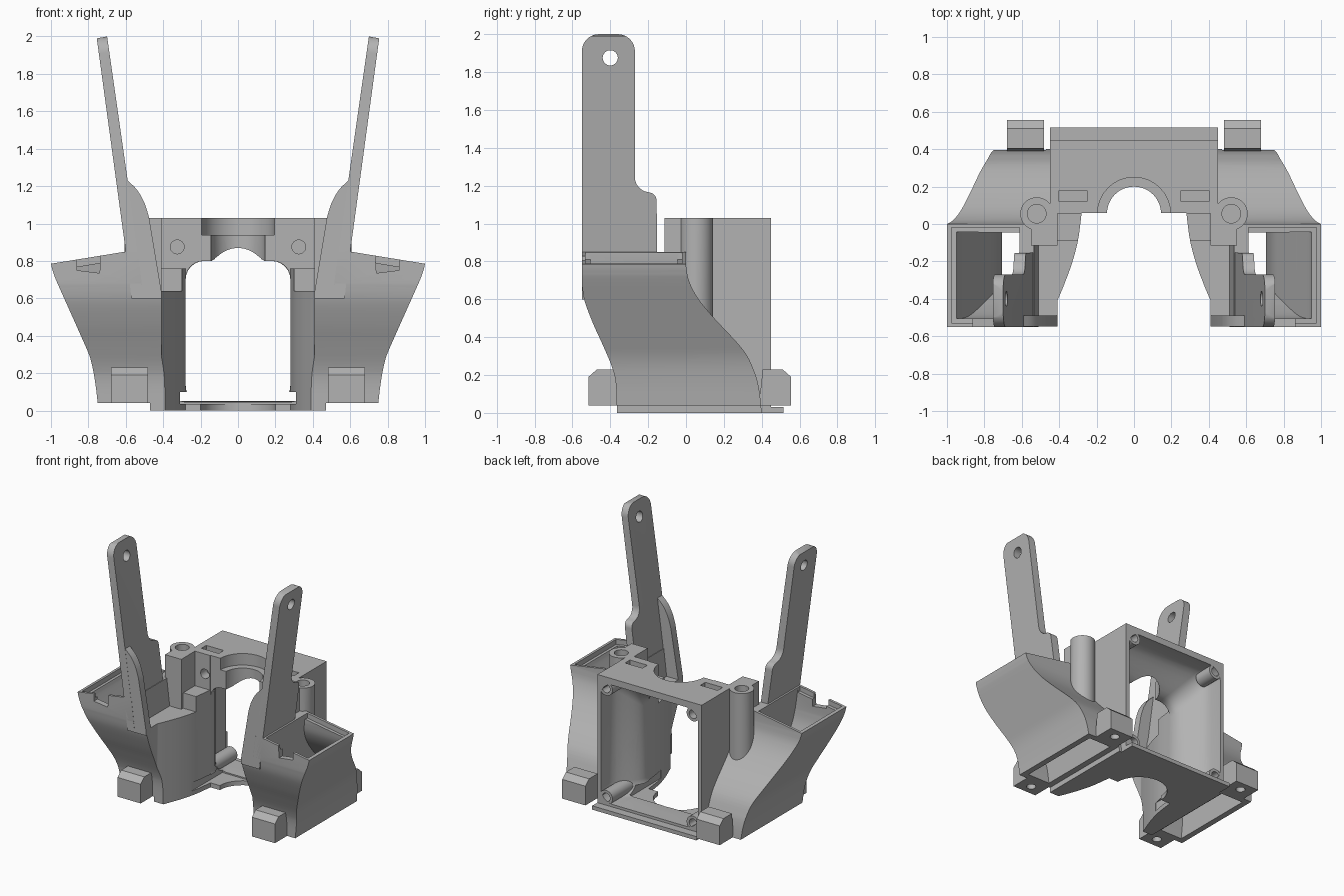
import bpy, bmesh, math
from mathutils import Vector

cube = bpy.data.objects.get("Cube")
if cube:
    bpy.data.objects.remove(cube)

grey = bpy.data.materials.new("plain grey")
grey.use_nodes = True
grey.diffuse_color = (0.45, 0.45, 0.45, 1)
grey.node_tree.nodes["Principled BSDF"].inputs["Base Color"].default_value = grey.diffuse_color
cutters = []


def spline(pts, steps=5):
    """Catmull-Rom curve through the points."""
    p = [Vector(q) for q in [pts[0], *pts, pts[-1]]]
    out = []
    for a, b, c, d in zip(p, p[1:], p[2:], p[3:]):
        for i in range(steps):
            t = i / steps
            out.append(0.5 * (2 * b + (c - a) * t + (2 * a - 5 * b + 4 * c - d) * t ** 2
                              + (3 * b - a - 3 * c + d) * t ** 3))
    return [tuple(v) for v in out + [p[-1]]]


def arc(cx, cy, r, start, end, n=10):
    angles = [math.radians(start + (end - start) * i / n) for i in range(n + 1)]
    return [(cx + r * math.cos(a), cy + r * math.sin(a)) for a in angles]


def loft(name, rings, cutter=False):
    """Closed solid through rings of equal point count."""
    bm = bmesh.new()
    vs = [[bm.verts.new(p) for p in ring] for ring in rings]
    n = len(vs[0])
    bm.faces.new(vs[0])
    bm.faces.new(vs[-1])
    for a, b in zip(vs, vs[1:]):
        for i in range(n):
            bm.faces.new((a[i], a[(i + 1) % n], b[(i + 1) % n], b[i]))
    bmesh.ops.recalc_face_normals(bm, faces=bm.faces)
    me = bpy.data.meshes.new(name)
    bm.to_mesh(me)
    bm.free()
    me.materials.append(grey)
    ob = bpy.data.objects.new(name, me)
    bpy.context.collection.objects.link(ob)
    if cutter:
        ob.hide_render = True
        cutters.append(ob)
    return ob


def prism(name, pts, axis, lo, hi, cutter=False):
    place = {"x": lambda p, h: (h, p[0], p[1]),
             "y": lambda p, h: (p[0], h, p[1]),
             "z": lambda p, h: (p[0], p[1], h)}[axis]
    return loft(name, [[place(p, h) for p in pts] for h in (lo, hi)], cutter)


def box(name, x, y, z, cutter=True):
    return prism(name, [(x[0], y[0]), (x[1], y[0]), (x[1], y[1]), (x[0], y[1])],
                 "z", z[0], z[1], cutter)


def rod(name, c, r, axis, lo, hi, cutter=True):
    return prism(name, arc(c[0], c[1], r, 0, 360, 32)[:-1], axis, lo, hi, cutter)


def combine(ob, op, *others):
    bpy.context.view_layer.objects.active = ob
    for o in others:
        m = ob.modifiers.new("cut", "BOOLEAN")
        m.operation, m.solver, m.object = op, "EXACT", o
        bpy.ops.object.modifier_apply(modifier=m.name)


def finish(ob):
    """Mirror to the other side and keep edges sharp."""
    bpy.context.view_layer.objects.active = ob
    m = ob.modifiers.new("mirror", "MIRROR")
    m.use_bisect_axis[0] = True
    m.use_clip = True
    bpy.ops.object.modifier_apply(modifier=m.name)
    bpy.ops.object.select_all(action="DESELECT")
    ob.select_set(True)
    bpy.ops.object.shade_smooth_by_angle(angle=math.radians(30))


# Flared passage in front of the housing
side = spline([(0.28, 0.06), (0.3, -0.09), (0.335, -0.22), (0.38, -0.34), (0.41, -0.41)])
side += [(0.41, -0.7)]
flare = prism("flare_cutter", side + [(-x, y) for x, y in reversed(side)], "z", -0.1, 2.2, True)


# Passage through the housing, widening towards the back
def section(y, w, z0, z1, r):
    pts = []
    for cx, cz, a in ((w - r, z1 - r, 0), (r - w, z1 - r, 90),
                      (r - w, z0 + r, 180), (w - r, z0 + r, 270)):
        pts += arc(cx, cz, r, a, a + 90, 6)
    return [(x, y, z) for x, z in pts]


rings = [section(0.03, 0.28, 0.035, 0.8, 0.09)]
for i in range(9):
    t = i / 8
    s = t * t * (3 - 2 * t)
    rings.append(section(0.09 + 0.26 * t, 0.28 + 0.14 * s, 0.035 + 0.015 * s, 0.8 + 0.18 * s, 0.1))
rings.append(section(0.5, 0.42, 0.05, 0.98, 0.1))
passage = loft("passage_cutter", rings, True)
slot = box("low_slot_cutter", (-0.31, 0.31), (-0.13, 0.25), (0.035, 0.1))

# Housing with floor plate and shoulder blocks
housing = box("housing", (-0.1, 0.45), (0.055, 0.45), (0, 1.03), False)
combine(housing, "UNION",
        box("floor_plate", (-0.1, 0.45), (-0.365, 0.515), (0, 0.03)),
        box("shoulder", (0.41, 0.55), (-0.114, 0.07), (0.5, 1.03)),
        box("shoulder_step", (0.27, 0.43), (-0.09, 0.08), (0.5, 0.76)))
combine(housing, "DIFFERENCE", flare, passage, slot,
        rod("notch_cutter", (0, 0.055), 0.145, "z", 0.5, 1.2),
        rod("counterbore_cutter", (0, 0.055), 0.195, "z", 0.94, 1.2),
        rod("floor_notch_cutter", (0, 0.055), 0.2, "z", -0.1, 0.05),
        box("top_slot_cutter", (0.25, 0.4), (0.12, 0.18), (0.92, 1.2)),
        rod("front_hole_cutter", (0.325, 0.875), 0.037, "y", 0, 0.13),
        rod("post_clearance", (0.52, 0.055), 0.05, "z", 0.8, 1.2))
finish(housing)

# Screw bosses in the back corners of the housing
for label, z, front in (("lower", 0.09, 0.15), ("upper", 0.94, 0.3)):
    boss = rod(label + "_back_boss", (0.375, z), 0.055, "y", front, 0.449, False)
    combine(boss, "DIFFERENCE", rod("boss_hole", (0.375, z), 0.033, "y", 0.33, 0.6))
    finish(boss)

# Side ducts: side profile crossed with front profile, then hollowed
front_edge = spline([(-0.55, 0.68), (-0.535, 0.59), (-0.49, 0.47), (-0.44, 0.36),
                     (-0.39, 0.24), (-0.37, 0.15), (-0.365, 0)])
back_edge = spline([(0.4, 0), (0.385, 0.13), (0.36, 0.22), (0.3, 0.335), (0.14, 0.51),
                    (0.06, 0.61), (0.015, 0.7), (0, 0.78)])
outer_edge = spline([(0.75, 0.04), (0.765, 0.16), (0.79, 0.28), (0.84, 0.4),
                     (0.965, 0.68), (0.99, 0.745), (1, 0.785)])


def duct_side(inset, bottom, top):
    f = [(y + inset, z) for y, z in front_edge]
    b = [(y - inset, z) for y, z in back_edge]
    return ([(f[0][0], top)] + f + [(f[-1][0], bottom), (b[0][0], bottom)]
            + b + [(b[-1][0], top)])


duct = prism("side_duct", [(0.27, 0), (0.47, 0), (0.47, 0.04)] + outer_edge
             + [(0.6, 0.85), (0.535, 0.85), (0.51, 0.64), (0.27, 0.64)], "y", -0.7, 0.7)
combine(duct, "INTERSECT", prism("duct_side_shape", duct_side(0, -0.001, 1), "x", 0.1, 1.2, True))
inner = [(x - 0.045, z) for x, z in outer_edge]
hollow = prism("hollow_cutter", [(0.5, -0.1), (inner[0][0], -0.1)] + inner
               + [(0.955, 0.87), (0.617, 0.87), (0.585, 0.64)], "y", -0.7, 0.7, True)
combine(hollow, "INTERSECT",
        prism("hollow_side_shape", duct_side(0.045, -0.2, 1), "x", 0.1, 1.2, True))
combine(duct, "DIFFERENCE", hollow, flare, passage, slot,
        prism("rim_cutter", [(0.612, 0.81), (0.975, 0.75), (0.975, 0.9), (0.612, 0.9)],
              "y", -0.53, -0.02, True),
        prism("rim_notch_cutter", [(0.74, 0.735), (0.86, 0.75), (0.86, 0.9), (0.73, 0.9)],
              "y", -0.6, -0.48, True))
finish(duct)

# Leaning arms with rounded tip and pivot hole
arm = prism("arm", [(0.51, 0.63), (0.57, 0.63), (0.6, 0.85), (0.755, 1.99), (0.7, 2.0),
                    (0.59, 1.23)], "y", -0.7, 0.2)
outline = ([(-0.15, 0.5)] + arc(-0.2, 1.12, 0.045, 0, 80, 6)
           + arc(-0.19, 1.245, 0.08, 260, 180, 6)
           + arc(-0.36, 1.91, 0.09, 0, 90) + arc(-0.46, 1.91, 0.09, 90, 180) + [(-0.55, 0.5)])
combine(arm, "INTERSECT", prism("arm_outline", outline, "x", 0.3, 1, True))
combine(arm, "DIFFERENCE", rod("pivot_hole", (-0.4, 1.875), 0.04, "x", 0.3, 1))
finish(arm)

# Curved gusset in front of each arm
gusset = prism("arm_gusset", [(0.41, 0.6), (0.41, 0.64), (0.47, 1.0)]
               + spline([(0.475, 1.03), (0.5, 1.11), (0.54, 1.18), (0.59, 1.23)])
               + [(0.6, 1.23), (0.598, 0.85), (0.57, 0.6)], "y", -0.549, -0.49)
finish(gusset)

# Round screw posts
post = rod("screw_post", (0.52, 0.055), 0.088, "z", 0.45, 1.03, False)
combine(post, "DIFFERENCE", hollow, rod("post_hole", (0.52, 0.055), 0.05, "z", 0.8, 1.2))
finish(post)

# Mounting feet with chamfered tops
for label, y0, d in (("front", -0.515, 1), ("back", 0.555, -1)):
    foot = prism(label + "_foot", [(y0, 0.04), (y0, 0.19), (y0 + 0.045 * d, 0.23),
                                   (y0 + 0.15 * d, 0.23), (y0 + 0.17 * d, 0.04)], "x", 0.48, 0.68)
    combine(foot, "DIFFERENCE", rod("foot_hole", (0.58, y0 + 0.075 * d), 0.033, "z", -0.1, 0.14))
    finish(foot)

for c in cutters:
    bpy.data.objects.remove(c)
